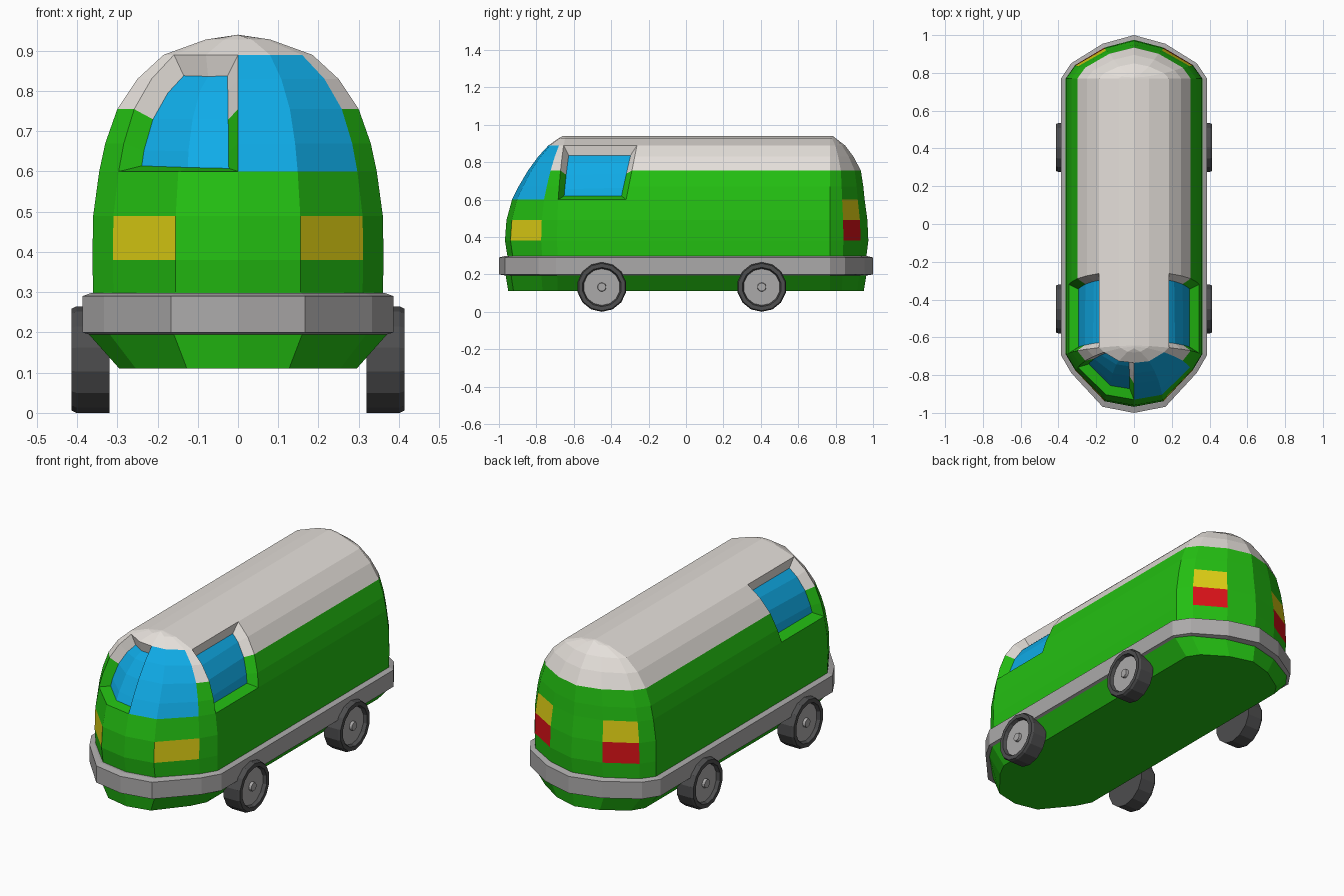
import bpy, bmesh, math
from mathutils import Matrix

if "Cube" in bpy.data.objects:
    bpy.data.objects.remove(bpy.data.objects["Cube"])


def material(name, rgb):
    m = bpy.data.materials.new(name)
    m.diffuse_color = (*rgb, 1)
    m.use_nodes = True
    m.node_tree.nodes["Principled BSDF"].inputs["Base Color"].default_value = m.diffuse_color
    return m


GREEN = material("green_paint", (0.017, 0.52, 0.006))
WHITE = material("white_paint", (0.78, 0.74, 0.70))
GLASS = material("blue_glass", (0.005, 0.42, 0.82))
YELLOW = material("yellow_lamp", (0.74, 0.63, 0.007))
RED = material("red_lamp", (0.70, 0.006, 0.009))
GREY = material("grey_trim", (0.41, 0.40, 0.40))
TYRE = material("dark_tyre", (0.075, 0.075, 0.077))

# Plan outline of one side: (width share, nose share or None, tail share)
NOSE_Y, TAIL_Y = -0.64, 0.77
NOSE = [(0, 1), (0.43, 0.91), (0.86, 0.41), (1, 0.15)]
TAIL = [(1, 0), (0.86, 0.35), (0.43, 0.8), (0, 1)]


def outline(z, w, front, back):
    """Closed plan outline, counterclockwise from the front centre."""
    half = [(w * sx, NOSE_Y + (front - NOSE_Y) * sy) for sx, sy in NOSE]
    half.append((w, -0.32 + 0.2 * min(max(z - 0.6, 0), 0.3)))
    half += [(w * sx, TAIL_Y + (back - TAIL_Y) * sy) for sx, sy in TAIL]
    full = half + [(-x, y) for x, y in half[-2:0:-1]]
    return [(x, y, z) for x, y in full]


def loft(bm, levels, cap_top):
    """Skin the levels; returns faces as grid[row][column]."""
    rings = [[bm.verts.new(p) for p in outline(*lv)] for lv in levels]
    n = len(rings[0])
    grid = [[bm.faces.new((a[j], a[(j + 1) % n], b[(j + 1) % n], b[j]))
             for j in range(n)] for a, b in zip(rings, rings[1:])]
    bm.faces.new(rings[0][::-1])
    if cap_top:
        bm.faces.new(rings[-1])
    return grid


def finish(name, bm, mats):
    mesh = bpy.data.meshes.new(name)
    bm.to_mesh(mesh)
    bm.free()
    for m in mats:
        mesh.materials.append(m)
    ob = bpy.data.objects.new(name, mesh)
    bpy.context.collection.objects.link(ob)
    return ob


# Body shell: height, half width, nose y, tail y
LEVELS = [
    (0.11, 0.295, -0.95, 0.95), (0.20, 0.375, -0.965, 0.965),
    (0.30, 0.360, -0.955, 0.965), (0.38, 0.362, -0.968, 0.975),
    (0.49, 0.360, -0.960, 0.970), (0.60, 0.345, -0.930, 0.955),
    (0.67, 0.330, -0.895, 0.948), (0.755, 0.30, -0.845, 0.935),
    (0.83, 0.250, -0.790, 0.895), (0.89, 0.185, -0.735, 0.850),
    (0.928, 0.08, -0.680, 0.800), (0.94, 0.0, -0.660, 0.785),
]
bm = bmesh.new()
grid = loft(bm, LEVELS, False)


def paint(face):
    face.material_index = 1 if face.calc_center_median().z > 0.75 else 0


for f in bm.faces:
    paint(f)

# Lamps on the corner panels
for col in (1, 14):
    grid[3][col].material_index = 3
for col in (6, 9):
    grid[3][col].material_index = 4
    grid[4][col].material_index = 3

# Recessed windscreen halves and side windows
for cols in ((0, 1), (14, 15), (3,), (12,)):
    panes = [grid[r][c] for r in range(5, 9) for c in cols]
    rim = bmesh.ops.inset_region(bm, faces=panes, thickness=0.03, depth=-0.045,
                                 use_even_offset=True, use_boundary=True)
    for f in rim["faces"]:
        paint(f)
    for f in panes:
        f.material_index = 2

# Close the roof ridge
bmesh.ops.remove_doubles(bm, verts=bm.verts[:], dist=0.0005)
finish("van_body", bm, [GREEN, WHITE, GLASS, YELLOW, RED])

# Wraparound bumper band
bm = bmesh.new()
loft(bm, [(0.195, 0.37, -0.97, 0.97), (0.20, 0.387, -1, 1),
          (0.29, 0.387, -1, 1), (0.298, 0.365, -0.97, 0.97)], True)
finish("bumper_band", bm, [GREY])


# Wheels: tyre with a recessed disc and a small hub
def wheel(name, side, y):
    bm = bmesh.new()
    sides, r, outer, inner = 14, 0.1325, 0.414, 0.32
    # radius and x of each ring from the inner face to the hub
    prof = [(r, inner), (r, outer - 0.012), (r - 0.006, outer), (0.105, outer),
            (0.098, outer - 0.018), (0.024, outer - 0.018),
            (0.022, outer - 0.004)]
    rings = []
    for rad, x in prof:
        rings.append([bm.verts.new((x, rad * math.cos(t), rad * math.sin(t)))
                      for t in (math.tau * (i + 0.5) / sides
                                for i in range(sides))])
    for k, (a, b) in enumerate(zip(rings, rings[1:])):
        for i in range(sides):
            j = (i + 1) % sides
            f = bm.faces.new((a[i], a[j], b[j], b[i]))
            f.material_index = 1 if k >= 4 else 0
    bm.faces.new(rings[0])
    bm.faces.new(rings[-1]).material_index = 1
    bmesh.ops.transform(bm, verts=bm.verts[:], matrix=Matrix.Translation(
        (0, y, r)) @ Matrix.Diagonal((side, 1, 1, 1)))
    bmesh.ops.recalc_face_normals(bm, faces=bm.faces[:])
    finish(name, bm, [TYRE, GREY])


for side, label in ((1, "right"), (-1, "left")):
    wheel("front_wheel_" + label, side, -0.45)
    wheel("rear_wheel_" + label, side, 0.405)
